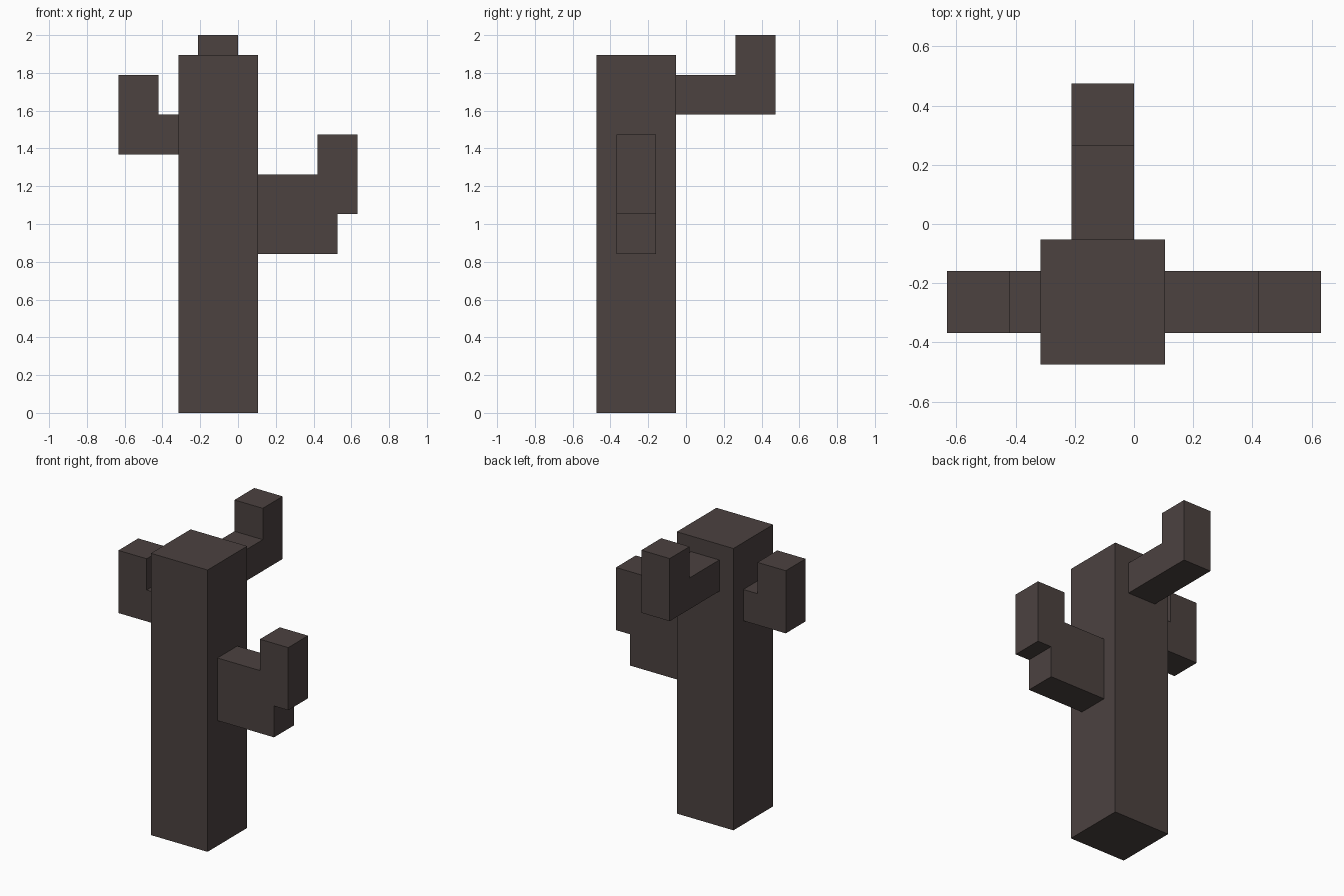
import bpy
import bmesh
from mathutils import Vector

cube = bpy.data.objects.get("Cube")
if cube:
    bpy.data.objects.remove(cube, do_unlink=True)

U = 2 / 19  # one block

bark = bpy.data.materials.new("dark_bark")
bark.use_nodes = True
colour = (0.072, 0.054, 0.051, 1)
bark.diffuse_color = colour
bsdf = bark.node_tree.nodes["Principled BSDF"]
bsdf.inputs["Base Color"].default_value = colour
bsdf.inputs["Roughness"].default_value = 0.9


def extruded(name, outline, place, depth):
    """Extrude a flat outline, in blocks, along the depth vector."""
    bm = bmesh.new()
    face = bm.faces.new([bm.verts.new(Vector(place(a, b)) * U) for a, b in outline])
    result = bmesh.ops.extrude_face_region(bm, geom=[face], use_keep_orig=True)
    moved = [g for g in result["geom"] if isinstance(g, bmesh.types.BMVert)]
    bmesh.ops.translate(bm, verts=moved, vec=Vector(depth) * U)
    bmesh.ops.recalc_face_normals(bm, faces=bm.faces)
    mesh = bpy.data.meshes.new(name)
    bm.to_mesh(mesh)
    bm.free()
    mesh.materials.append(bark)
    obj = bpy.data.objects.new(name, mesh)
    bpy.context.collection.objects.link(obj)
    return obj


def side_arm(a, b):
    return (a, -3.5, b)


def rear_arm(a, b):
    return (-2, a, b)


# Trunk
extruded("trunk", [(-3, 0), (1, 0), (1, 18), (-3, 18)],
         lambda a, b: (a, -4.5, b), (0, 4, 0))

# Thick left branch with an overhanging upright tip
extruded("left_branch", [(1, 8), (5, 8), (5, 10), (6, 10), (6, 14),
                         (4, 14), (4, 12), (1, 12)], side_arm, (0, 2, 0))

# Short right branch
extruded("right_branch", [(-3, 13), (-6, 13), (-6, 17), (-4, 17),
                          (-4, 15), (-3, 15)], side_arm, (0, 2, 0))

# Long back branch
extruded("back_branch", [(-0.5, 15), (4.5, 15), (4.5, 19), (2.5, 19),
                         (2.5, 17), (-0.5, 17)], rear_arm, (2, 0, 0))
